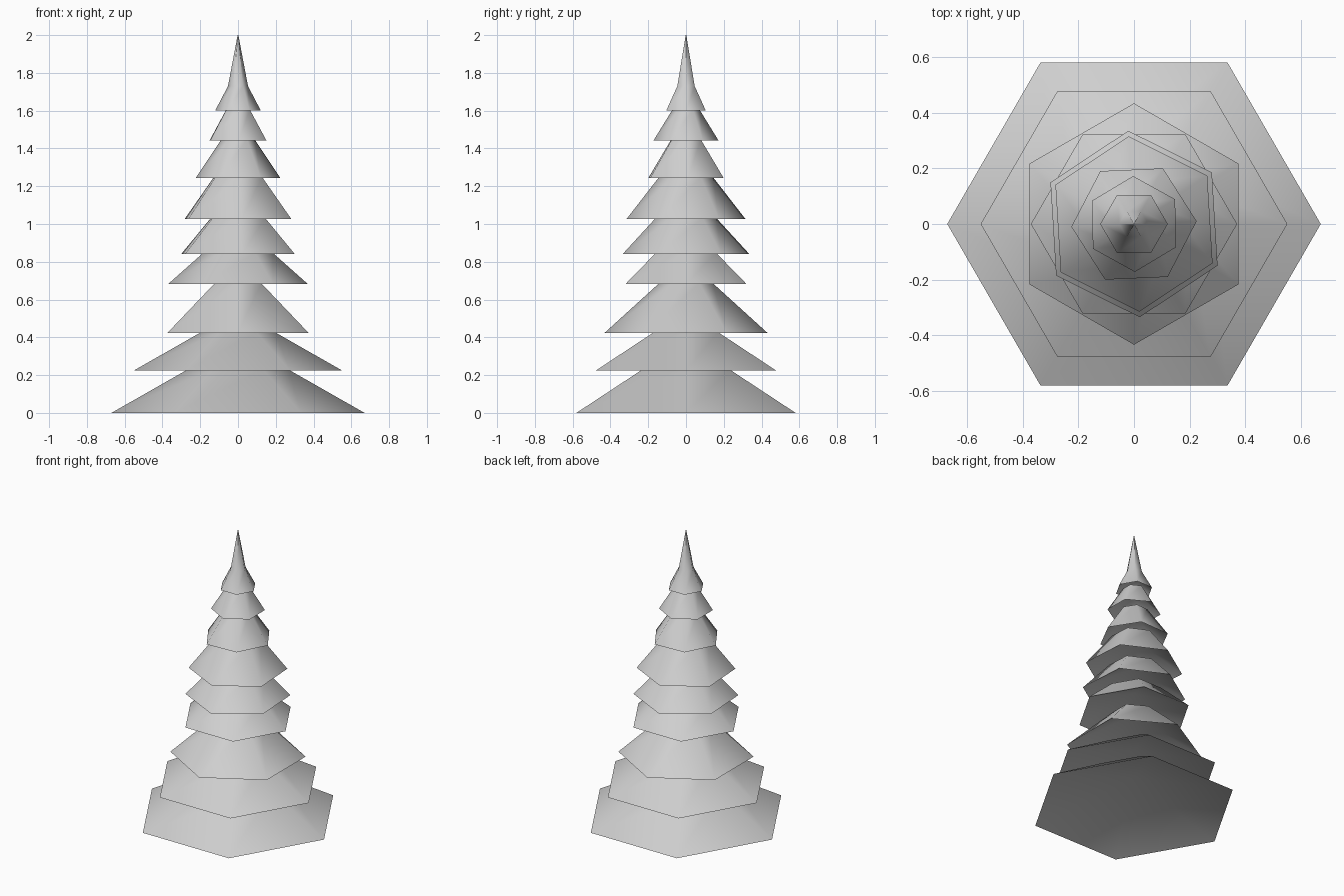
import bpy
import bmesh
from math import cos, sin, radians

cube = bpy.data.objects.get("Cube")
if cube:
    bpy.data.objects.remove(cube, do_unlink=True)

# Single flat material
grey = bpy.data.materials.new("plain_grey")
grey.use_nodes = True
colour = (0.62, 0.62, 0.62, 1.0)
grey.diffuse_color = colour
bsdf = next(n for n in grey.node_tree.nodes if n.type == 'BSDF_PRINCIPLED')
bsdf.inputs["Base Color"].default_value = colour

SIDES = 6
OVERLAP = 0.005   # how far each tier runs up inside the next


def hex_tier(name, profile, turn, dish_z):
    """Six-sided skirt through (radius, z) rings with a hollow underside."""
    bm = bmesh.new()
    rings = []
    for radius, z in profile:
        angles = [radians(turn + 360 * i / SIDES) for i in range(SIDES)]
        rings.append([bm.verts.new((radius * cos(a), radius * sin(a), z))
                      for a in angles])
    dish = bm.verts.new((0, 0, dish_z))
    for i in range(SIDES):
        j = (i + 1) % SIDES
        bm.faces.new((rings[0][j], rings[0][i], dish))
        for low, high in zip(rings, rings[1:]):
            bm.faces.new((low[i], low[j], high[j], high[i]))
    # Smooth all round, with a crisp rim
    for face in bm.faces:
        face.smooth = True
    for i in range(SIDES):
        bm.edges.get((rings[0][i], rings[0][(i + 1) % SIDES])).smooth = False
    mesh = bpy.data.meshes.new(name)
    bm.to_mesh(mesh)
    bm.free()
    mesh.materials.append(grey)
    obj = bpy.data.objects.new(name, mesh)
    bpy.context.collection.objects.link(obj)


# Branch tiers, bottom to top: rim height, rim radius, neck radius, turn
tiers = [
    (0.0, 0.67, 0.275, 0),
    (0.225, 0.55, 0.205, 0),
    (0.422, 0.433, 0.147, 90),
    (0.682, 0.37, 0.19, 0),
    (0.842, 0.335, 0.165, 93.5),
    (1.027, 0.315, 0.147, 93.5),
    (1.243, 0.225, 0.092, 2.5),
    (1.442, 0.172, 0.075, 91),
]
SPIRE_Z = 1.6
tops = [t[0] for t in tiers[1:]] + [SPIRE_Z]
for n, ((z, rim, neck, turn), top) in enumerate(zip(tiers, tops), 1):
    slope = (neck - rim) / (top - z)
    hex_tier(f"branch_tier_{n}",
             [(rim, z), (neck + slope * OVERLAP, top + OVERLAP)], turn, top)

# Flared top tier drawn up into a thin spike
hex_tier("tree_top", [(0.121, SPIRE_Z), (0.053, 1.73), (0.002, 2.0)], 0, 1.7)
